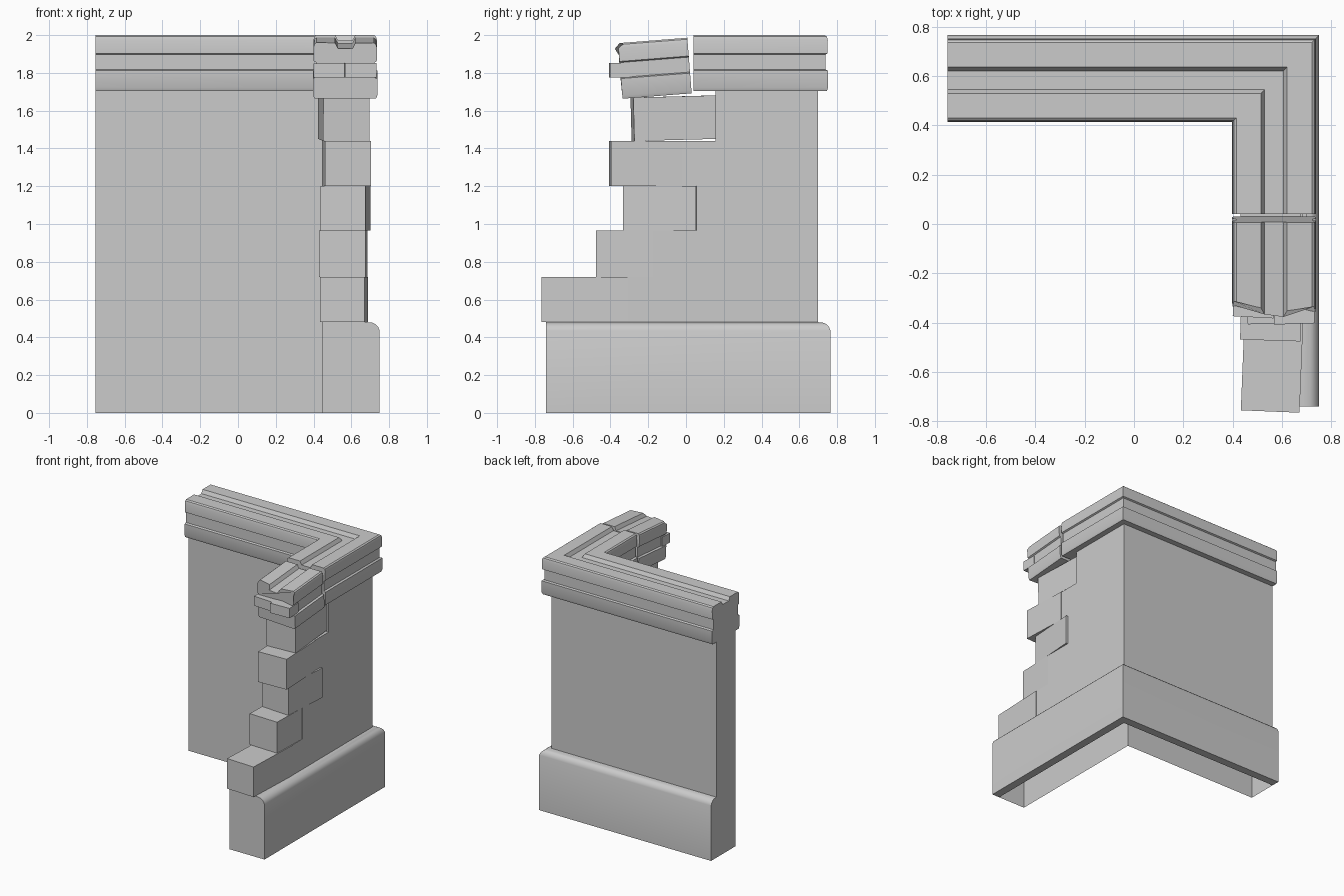
import bpy, bmesh, math
from mathutils import Matrix, Vector

if "Cube" in bpy.data.objects:
    bpy.data.objects.remove(bpy.data.objects["Cube"])

LEFT, SHIFT = -0.755, 0.015      # left end of back leg; y offset of the mitre
IN, OUT = 0.445, 0.685           # wall faces measured on the right leg


def finish(name, bm, smooth=False):
    bmesh.ops.recalc_face_normals(bm, faces=bm.faces)
    me = bpy.data.meshes.new(name)
    bm.to_mesh(me)
    bm.free()
    ob = bpy.data.objects.new(name, me)
    bpy.context.collection.objects.link(ob)
    if smooth:
        bpy.ops.object.select_all(action='DESELECT')
        bpy.context.view_layer.objects.active = ob
        ob.select_set(True)
        bpy.ops.object.shade_smooth_by_angle(angle=math.radians(32))
    return ob


def loft(bm, rings, closed):
    rows = [[bm.verts.new(p) for p in r] for r in rings]
    n = len(rows[0])
    for a, b in zip(rows, rows[1:]):
        for i in range(n if closed else n - 1):
            j = (i + 1) % n
            bm.faces.new((a[i], a[j], b[j], b[i]))
    bm.faces.new(rows[0])
    bm.faces.new(rows[-1])


def corner_sweep(name, profile, y_end, closed=True, smooth=False):
    """Sweep an (x, z) profile round the mitred corner."""
    bm = bmesh.new()
    loft(bm, [[(LEFT, u + SHIFT, z) for u, z in profile],
              [(u, u + SHIFT, z) for u, z in profile],
              [(u, y_end, z) for u, z in profile]], closed)
    return finish(name, bm, smooth)


# base: wall core flush inside, rounded skirt outside, hollow below
corner_sweep("base", [(IN, 0), (IN, 0.48), (OUT, 0.48), (0.713, 0.477), (0.728, 0.469),
                      (0.742, 0.455), (0.75, 0.435), (0.75, 0), (OUT, 0)],
             -0.74, closed=False, smooth=True)

# wall body, stepped back along the broken edge
steps = [(0.48, 0.72, -0.315), (0.72, 0.965, -0.175), (0.965, 1.2, 0.045),
         (1.2, 1.44, -0.03), (1.44, 1.71, 0.155)]
for i, (z0, z1, ye) in enumerate(steps):
    corner_sweep(f"wall_course_{i + 1}", [(IN, z0), (IN, z1), (OUT, z1), (OUT, z0)], ye)


# loose bricks: x centre, y range, z range, width, turn, tilt
def brick(name, x, y0, y1, z0, z1, w, turn, tilt=0):
    bm = bmesh.new()
    m = (Matrix.Translation((x, (y0 + y1) / 2, (z0 + z1) / 2))
         @ Matrix.Rotation(math.radians(turn), 4, 'Z')
         @ Matrix.Rotation(math.radians(tilt), 4, 'X')
         @ Matrix.Diagonal((w, y1 - y0, z1 - z0, 1)))
    bmesh.ops.create_cube(bm, size=1, matrix=m)
    return finish(name, bm)


brick("brick_1", 0.561, -0.76, -0.305, 0.482, 0.72, 0.238, -2.3)
brick("brick_2", 0.557, -0.472, -0.168, 0.72, 0.965, 0.245, -1.8)
brick("brick_3", 0.569, -0.327, 0.062, 0.965, 1.2, 0.238, -4)
brick("brick_4", 0.575, -0.402, -0.025, 1.2, 1.44, 0.243, 2.3)
brick("brick_5", 0.56, -0.284, 0.16, 1.445, 1.675, 0.245, 3.5, 1.5)

# coping profile: two bands with a recess between and a groove on top
half = [(0.163, 1.705), (0.17, 1.722), (0.17, 1.812), (0.155, 1.818), (0.155, 1.897),
        (0.167, 1.903), (0.168, 1.975), (0.163, 1.992), (0.153, 2.0),
        (0.053, 2.0), (0.038, 1.972)]
C = 0.5675
coping = [(C + u, z) for u, z in half] + [(C - u, z) for u, z in reversed(half)]
corner_sweep("coping", coping, 0.04, smooth=True)

# broken coping end, tipped forward on the bricks
pose = (Matrix.Translation((0, 0.03, 1.692))
        @ Matrix.Rotation(math.radians(4.5), 4, 'X'))


def broken_front(u, z):
    t = (u - 0.4) / 0.335
    y = -0.345 - 0.045 * (t / 0.55 if t < 0.55 else 1 - 0.5 * (t - 0.55) / 0.45)
    return y + (0.025 if z > 0.27 else 0.0)


bm = bmesh.new()
loft(bm, [[pose @ Vector((u, 0, z - 1.705)) for u, z in coping],
          [pose @ Vector((u, broken_front(u, z - 1.705), z - 1.705)) for u, z in coping]], True)
finish("broken_coping", bm, True)

# chunks sticking out of the fracture
brick("fracture_chunk_left", 0.485, -0.378, -0.28, 1.775, 1.85, 0.165, -3)
brick("fracture_chunk_right", 0.648, -0.405, -0.29, 1.775, 1.852, 0.165, 2)
